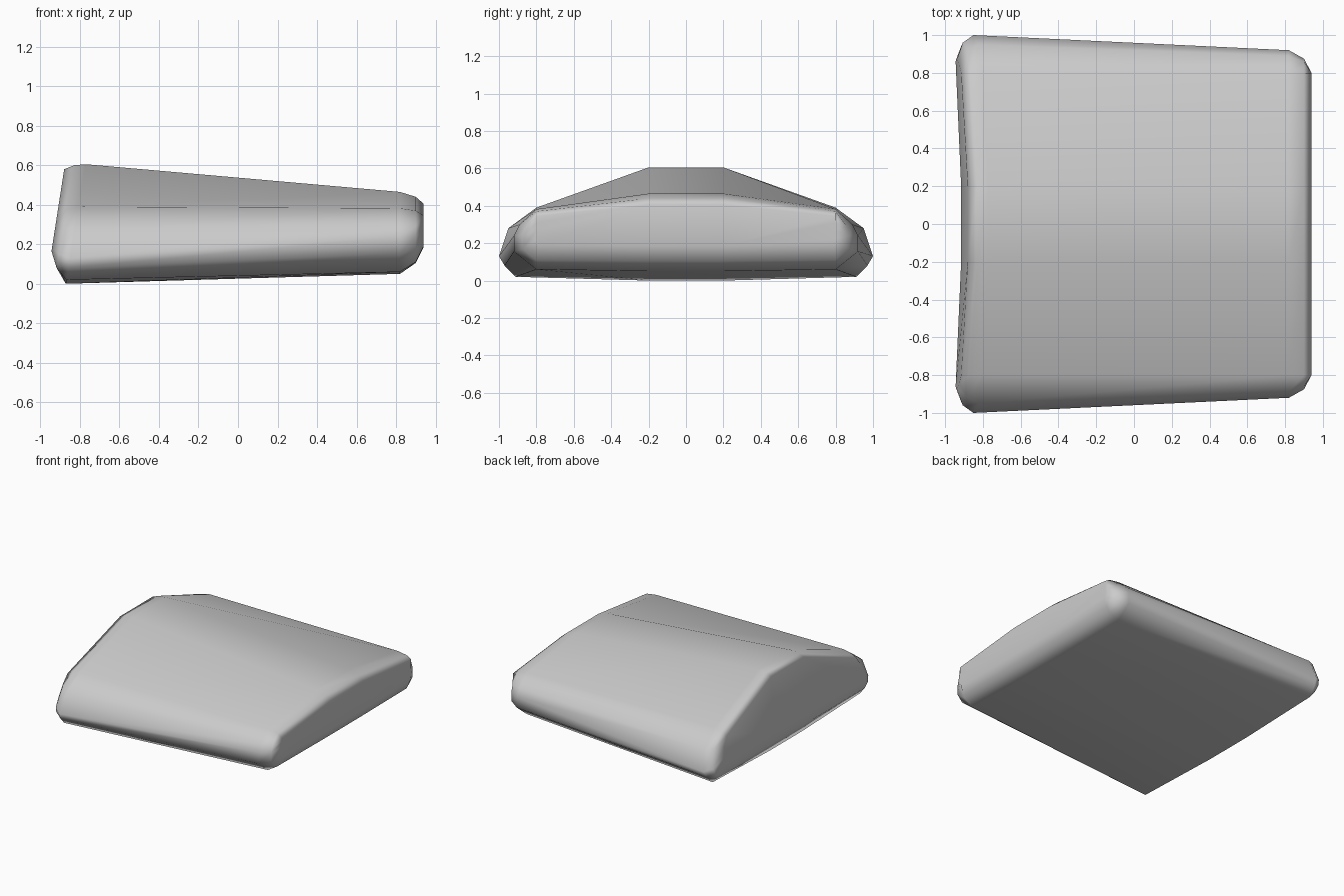
import bpy, bmesh

if "Cube" in bpy.data.objects:
    bpy.data.objects.remove(bpy.data.objects["Cube"])

# Half cross-sections along x, each (x at z=0, lean of x with z, pull of the low middle, [(y, z) top to bottom])
sections = [
    # leaning left end
    (-0.97, 0.155, 0.03, [(.20, .58), (.80, .355), (.84, .29), (.87, .21), (.87, .18), (.86, .165), (.20, .16)]),
    (-0.932, 0.17, 0.015, [(.20, .60), (.80, .377), (.92, .285), (.96, .15), (.945, .11), (.90, .08), (.20, .07)]),
    (-0.872, 0.168, 0.0, [(.20, .605), (.80, .39), (.95, .28), (1.0, .13), (.97, .08), (.91, .02), (.20, 0.0)]),
    # upright right end
    (0.82, 0.0, 0.0, [(.20, .465), (.80, .382), (.89, .30), (.92, .24), (.92, .155), (.80, .06), (.20, .05)]),
    (0.90, 0.0, 0.0, [(.20, .44), (.80, .37), (.86, .29), (.875, .24), (.875, .17), (.80, .11), (.20, .105)]),
    (0.94, 0.0, 0.0, [(.20, .405), (.80, .345), (.80, .31), (.80, .27), (.80, .22), (.79, .19), (.20, .185)]),
]

bm = bmesh.new()
rings = []
for x0, lean, pull, half in sections:
    full = half + [(-y, z) for y, z in reversed(half)]
    ring = []
    for y, z in full:
        x = x0 + lean * z + (pull if abs(y) < 0.5 and z < 0.3 else 0)
        ring.append(bm.verts.new((x, y, z)))
    rings.append(ring)

# Skin between neighbouring sections
n = len(rings[0])
for a, b in zip(rings, rings[1:]):
    for i in range(n):
        j = (i + 1) % n
        bm.faces.new((a[i], a[j], b[j], b[i]))

# End walls: one middle panel and two side panels
for r in (rings[0], rings[-1]):
    bm.faces.new((r[0], r[6], r[7], r[13]))
    bm.faces.new(r[0:7])
    bm.faces.new(r[7:14])

bmesh.ops.remove_doubles(bm, verts=bm.verts, dist=0.0005)
bmesh.ops.recalc_face_normals(bm, faces=bm.faces)
for f in bm.faces:
    f.smooth = True

mesh = bpy.data.meshes.new("wedge_block")
bm.to_mesh(mesh)
bm.free()
block = bpy.data.objects.new("wedge_block", mesh)
bpy.context.collection.objects.link(block)

# Keep broad panels even in the smooth shading
weighted = block.modifiers.new("even_shading", 'WEIGHTED_NORMAL')
weighted.weight = 50
